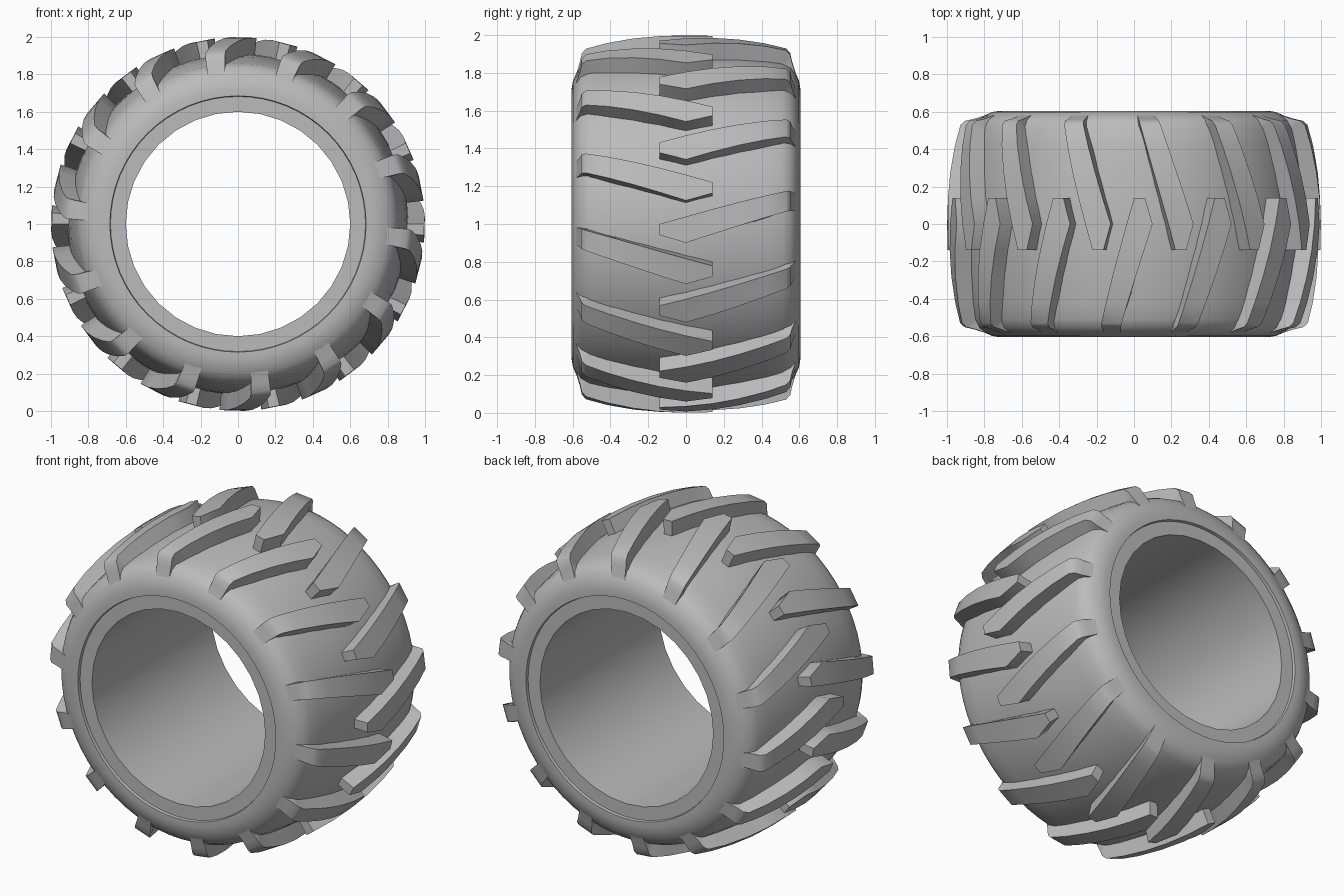
import bpy, bmesh
from math import sin, cos, radians, pi

cube = bpy.data.objects.get("Cube")
if cube:
    bpy.data.objects.remove(cube, do_unlink=True)

rubber = bpy.data.materials.new("grey_rubber")
rubber.use_nodes = True
GREY = (0.5, 0.5, 0.5, 1)
rubber.diffuse_color = GREY
rubber.node_tree.nodes["Principled BSDF"].inputs["Base Color"].default_value = GREY

LUGS = 14
PITCH = 2 * pi / LUGS


def polar(radius, angle, y):
    """Point around the wheel axle, angle clockwise from the top."""
    return (radius * sin(angle), y, 1 + radius * cos(angle))


def finish(bm, name, sharp):
    bmesh.ops.recalc_face_normals(bm, faces=bm.faces)
    mesh = bpy.data.meshes.new(name)
    bm.to_mesh(mesh)
    bm.free()
    mesh.materials.append(rubber)
    obj = bpy.data.objects.new(name, mesh)
    bpy.context.collection.objects.link(obj)
    bpy.ops.object.select_all(action='DESELECT')
    obj.select_set(True)
    bpy.context.view_layer.objects.active = obj
    bpy.ops.object.shade_smooth_by_angle(angle=radians(sharp))
    return obj


def lathe(name, profile, segments, sharp):
    """Revolve a closed (y, radius) profile around the axle."""
    bm = bmesh.new()
    rings = [[bm.verts.new(polar(r, 2 * pi * i / segments, y)) for y, r in profile]
             for i in range(segments)]
    n = len(profile)
    for i, ring in enumerate(rings):
        nxt = rings[(i + 1) % segments]
        for j in range(n):
            k = (j + 1) % n
            bm.faces.new((ring[j], ring[k], nxt[k], nxt[j]))
    return finish(bm, name, sharp)


# Carcass: rounded sidewalls and a slightly crowned tread base
half = [(0.58, 0.68), (0.605, 0.685), (0.605, 0.72), (0.598, 0.76), (0.58, 0.80),
        (0.555, 0.835), (0.51, 0.858), (0.42, 0.875), (0.28, 0.893), (0.14, 0.905)]
profile = half + [(0, 0.91)] + [(-y, r) for y, r in reversed(half)]
lathe("tire_carcass", profile, 64, 40)

# Bead sleeve: recessed rim ring and straight bore
lathe("bead_sleeve", [(-0.588, 0.6), (0.588, 0.6), (0.588, 0.69), (-0.588, 0.69)], 32, 40)

# Tread lugs: (y, crown radius) stations from the tip out to the sidewall
STATIONS = [(0.14, 0.996), (0, 1.0), (-0.14, 0.996), (-0.28, 0.982), (-0.42, 0.958),
            (-0.53, 0.93), (-0.552, 0.905), (-0.562, 0.86), (-0.585, 0.785)]


def lug_edges(y):
    """Trailing and leading edge angles; the leading edge has a cut tip."""
    left = radians(16.1 * (y - 0.14))
    right = radians(5.7 - 16.4 * y if y > 0 else 5.7 + 18.4 * y)
    return left, right


def lug_row(name, side, offset):
    bm = bmesh.new()
    for i in range(LUGS):
        turn = offset + i * PITCH
        loops = []
        for y, r in STATIONS:
            left, right = lug_edges(y)
            base = min(0.82, r - 0.03)
            inner = y if y > -0.5 else -0.5
            loops.append([bm.verts.new(polar(rad, turn + ang, side * yy))
                          for rad, ang, yy in ((base, left, inner), (r, left, y),
                                               (r, right, y), (base, right, inner))])
        for a, b in zip(loops, loops[1:]):
            for j in range(4):
                k = (j + 1) % 4
                bm.faces.new((a[j], a[k], b[k], b[j]))
        bm.faces.new(loops[0])
        bm.faces.new(loops[-1])
    bmesh.ops.remove_doubles(bm, verts=bm.verts, dist=0.0001)
    return finish(bm, name, 35)


lug_row("front_tread_lugs", 1, 0)
lug_row("back_tread_lugs", -1, PITCH / 2)
